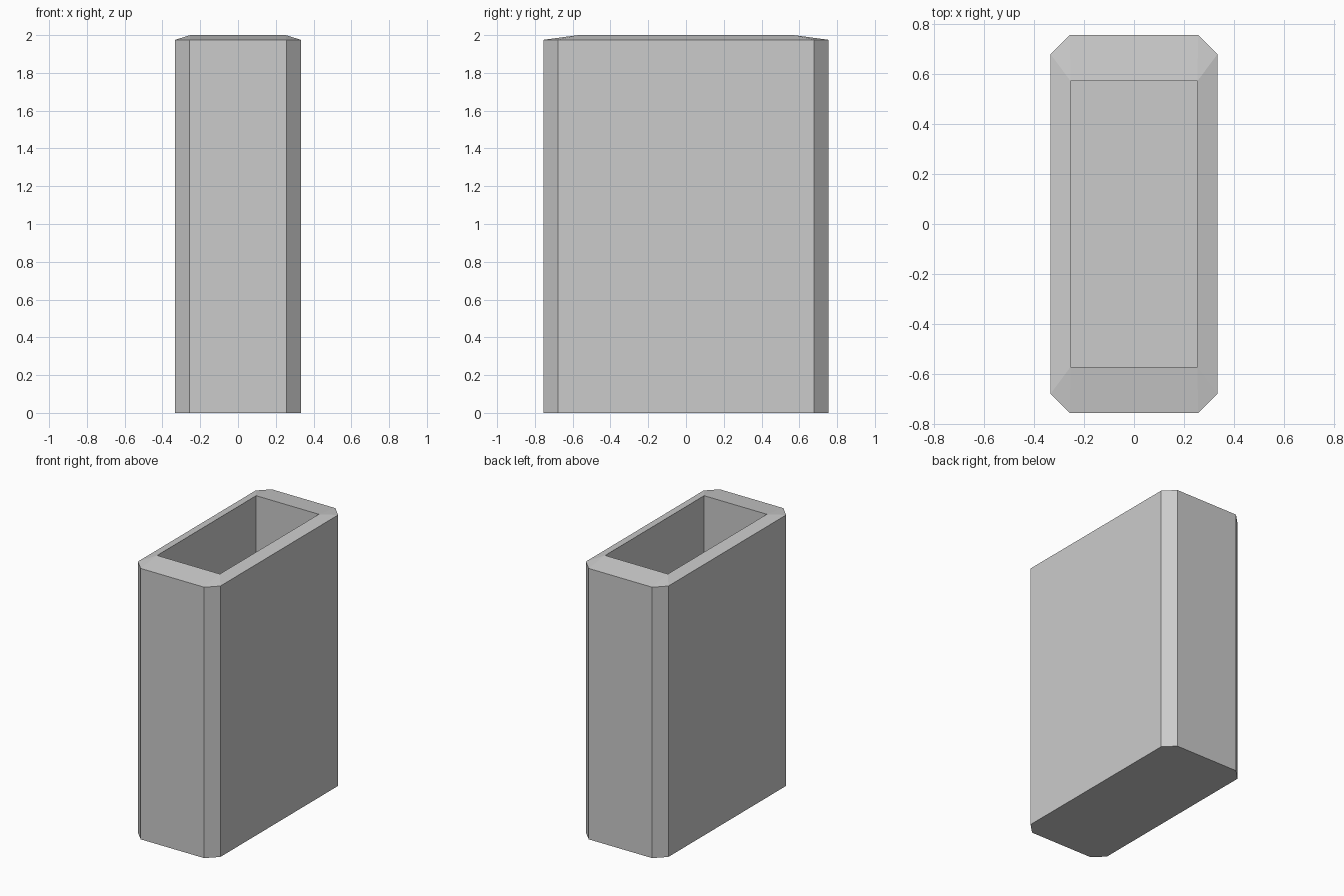
import bpy, bmesh

if "Cube" in bpy.data.objects:
    bpy.data.objects.remove(bpy.data.objects["Cube"])

HX, HY, CH = 0.333, 0.755, 0.077     # outer half sizes and corner chamfer
IX, IY = 0.253, 0.57                 # cavity half sizes
SHOULDER, TOP, FLOOR = 1.975, 2.0, 0.1

# Chamfered outer outline, counter-clockwise, two points per corner
outer = [(HX, HY - CH), (HX - CH, HY), (CH - HX, HY), (-HX, HY - CH),
         (-HX, CH - HY), (CH - HX, -HY), (HX - CH, -HY), (HX, CH - HY)]
inner = [(IX, IY), (-IX, IY), (-IX, -IY), (IX, -IY)]

bm = bmesh.new()


def ring(points, z):
    return [bm.verts.new((x, y, z)) for x, y in points]


def bridge(low, high):
    n = len(low)
    for i in range(n):
        j = (i + 1) % n
        bm.faces.new((low[i], low[j], high[j], high[i]))


# Outer walls and base
base, shoulder = ring(outer, 0), ring(outer, SHOULDER)
bm.faces.new(base[::-1])
bridge(base, shoulder)

# Sloping rim: a triangle at each corner and a quad along each side
rim = ring(inner, TOP)
for i in range(4):
    a, b, c = shoulder[2 * i], shoulder[2 * i + 1], shoulder[(2 * i + 2) % 8]
    bm.faces.new((a, b, rim[i]))
    bm.faces.new((b, c, rim[(i + 1) % 4], rim[i]))

# Cavity walls and floor
floor = ring(inner, FLOOR)
bridge(rim, floor)
bm.faces.new(floor)

bmesh.ops.recalc_face_normals(bm, faces=bm.faces)
mesh = bpy.data.meshes.new("open_container")
bm.to_mesh(mesh)
bm.free()
bpy.context.collection.objects.link(bpy.data.objects.new("open_container", mesh))
